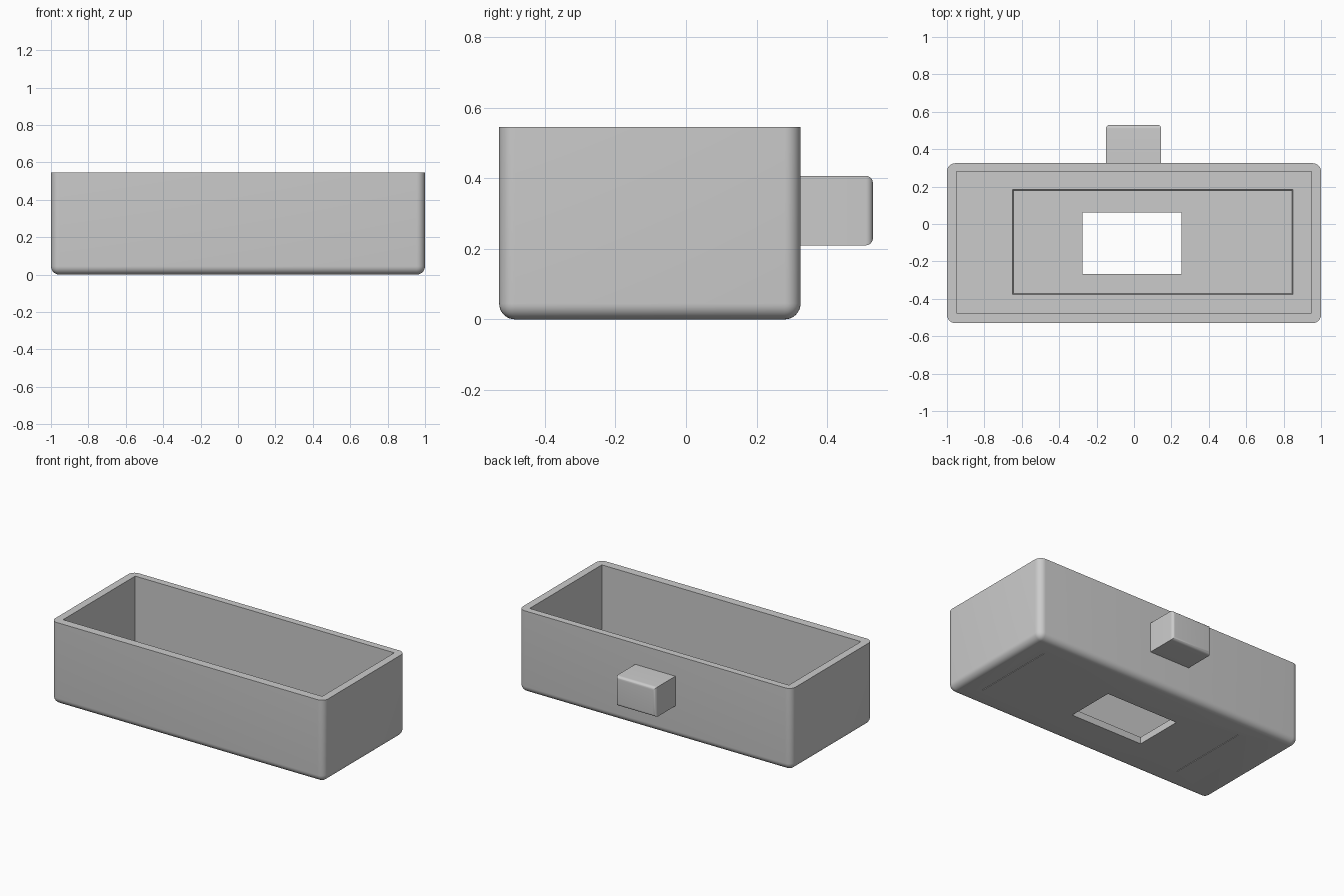
import bpy
import bmesh
from math import radians
from mathutils import Vector

cube = bpy.data.objects.get("Cube")
if cube:
    bpy.data.objects.remove(cube, do_unlink=True)

grey = bpy.data.materials.new("plain grey")
grey.use_nodes = True
colour = (0.6, 0.6, 0.6, 1)
grey.diffuse_color = colour
grey.node_tree.nodes["Principled BSDF"].inputs["Base Color"].default_value = colour


def block(name, low, high, radius=0, rounded=None, taper=0):
    """Box between two corners; `rounded` picks edges to fillet by midpoint and direction."""
    low, high = Vector(low), Vector(high)
    mid, size = (low + high) / 2, high - low
    bm = bmesh.new()
    bmesh.ops.create_cube(bm, size=1)
    for v in bm.verts:
        if taper and v.co.z < 0:
            v.co.x -= taper / size.x * (1 if v.co.x > 0 else -1)
            v.co.y -= taper / size.y * (1 if v.co.y > 0 else -1)
        v.co = Vector([c * s + m for c, s, m in zip(v.co, size, mid)])
    if radius:
        edges = [e for e in bm.edges
                 if rounded((e.verts[0].co + e.verts[1].co) / 2,
                            (e.verts[0].co - e.verts[1].co).normalized())]
        bmesh.ops.bevel(bm, geom=edges, offset=radius, segments=8,
                        profile=0.5, affect='EDGES')
    mesh = bpy.data.meshes.new(name)
    bm.to_mesh(mesh)
    bm.free()
    mesh.materials.append(grey)
    obj = bpy.data.objects.new(name, mesh)
    bpy.context.collection.objects.link(obj)
    return obj


def cut(target, cutter):
    mod = target.modifiers.new(cutter.name, 'BOOLEAN')
    mod.operation = 'DIFFERENCE'
    mod.solver = 'EXACT'
    mod.object = cutter
    cutter.hide_render = True
    cutter.hide_viewport = True
    cutter.display_type = 'WIRE'


# Tray body: rounded upright corners and bottom rim, square top
tray = block("tray", (-1, -0.53, 0), (1, 0.325, 0.545), 0.045,
             lambda m, d: abs(d.z) > 0.9 or m.z < 0.01)

# Back tab: rounded around its outer end
tab = block("back_tab", (-0.15, 0.31, 0.21), (0.145, 0.53, 0.407), 0.02,
            lambda m, d: m.y > 0.52)

# Inside, shallow floor recess and through opening
cut(tray, block("inside_cutter", (-0.95, -0.475, 0.06), (0.95, 0.28, 0.7)))
cut(tray, block("recess_cutter", (-0.655, -0.382, 0.045), (0.855, 0.19, 0.08), taper=0.01))
cut(tray, block("opening_cutter", (-0.275, -0.267, -0.1), (0.253, 0.062, 0.2)))

# Hairline seams under the floor at both ends of the recess
for side, x in (("right", -0.65), ("left", 0.85)):
    cut(tray, block(side + "_seam_cutter", (x - 0.002, -0.38, -0.02), (x + 0.002, 0.185, 0.006)))

# Apply the cuts, then smooth the fillets
bpy.context.view_layer.update()
final = bpy.data.meshes.new_from_object(
    tray.evaluated_get(bpy.context.evaluated_depsgraph_get()))
tray.modifiers.clear()
tray.data = final
for obj in [o for o in bpy.data.objects if o.name.endswith("_cutter")]:
    bpy.data.objects.remove(obj, do_unlink=True)
for obj in (tray, tab):
    bpy.ops.object.select_all(action='DESELECT')
    obj.select_set(True)
    bpy.context.view_layer.objects.active = obj
    bpy.ops.object.shade_smooth_by_angle(angle=radians(30))
